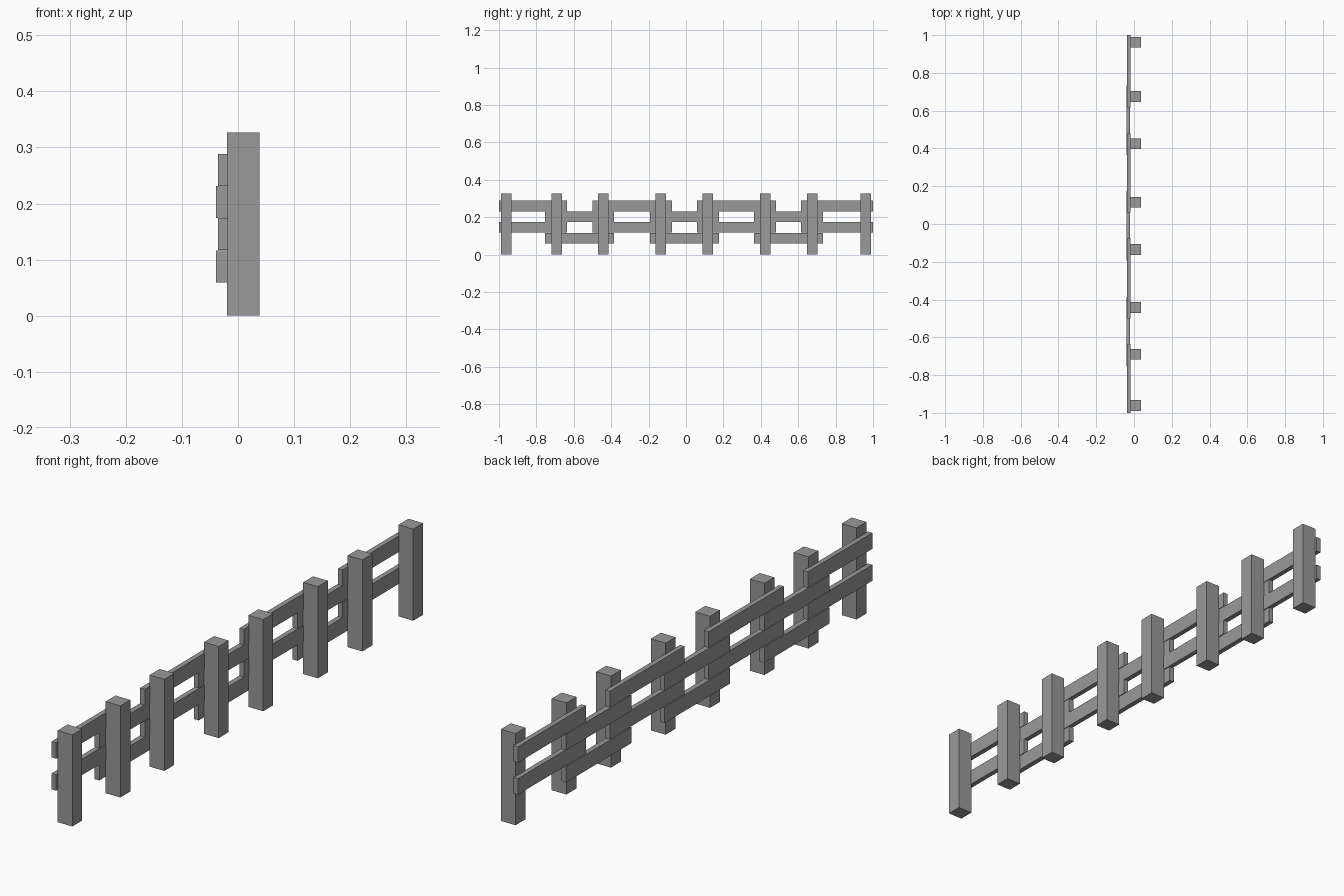
import bpy

if "Cube" in bpy.data.objects:
    bpy.data.objects.remove(bpy.data.objects["Cube"])

# Dark grey finish shared by all parts
grey = bpy.data.materials.new("dark_grey")
grey.diffuse_color = (0.32, 0.32, 0.32, 1)
grey.use_nodes = True
grey.node_tree.nodes["Principled BSDF"].inputs["Base Color"].default_value = grey.diffuse_color


def box(name, x, y, z):
    """Axis-aligned box from (min, max) ranges."""
    bpy.ops.mesh.primitive_cube_add(size=1, location=[sum(r) / 2 for r in (x, y, z)])
    ob = bpy.context.object
    ob.name = name
    ob.scale = [r[1] - r[0] for r in (x, y, z)]
    bpy.ops.object.transform_apply(location=False, rotation=False, scale=True)
    ob.data.materials.append(grey)
    return ob


# Upright posts along the fence
for y in (-0.961, -0.69, -0.442, -0.135, 0.116, 0.424, 0.675, 0.962):
    box("post", (-0.02, 0.038), (y - 0.028, y + 0.028), (0, 0.327))

# Upper panels: pairs of rails, slightly let into the posts
for span in ((-1, -0.636), (-0.5, -0.076), (0.06, 0.48), (0.616, 1)):
    for z in (0.117, 0.231):
        box("upper_panel_rail", (-0.036, -0.018), span, (z, z + 0.057))

# Lower panels: pairs of rails bridging the gaps between upper panels
for span in ((-0.754, -0.386), (-0.193, 0.176), (0.364, 0.732)):
    for z in (0.059, 0.174):
        box("lower_panel_rail", (-0.039, -0.02), span, (z, z + 0.057))
